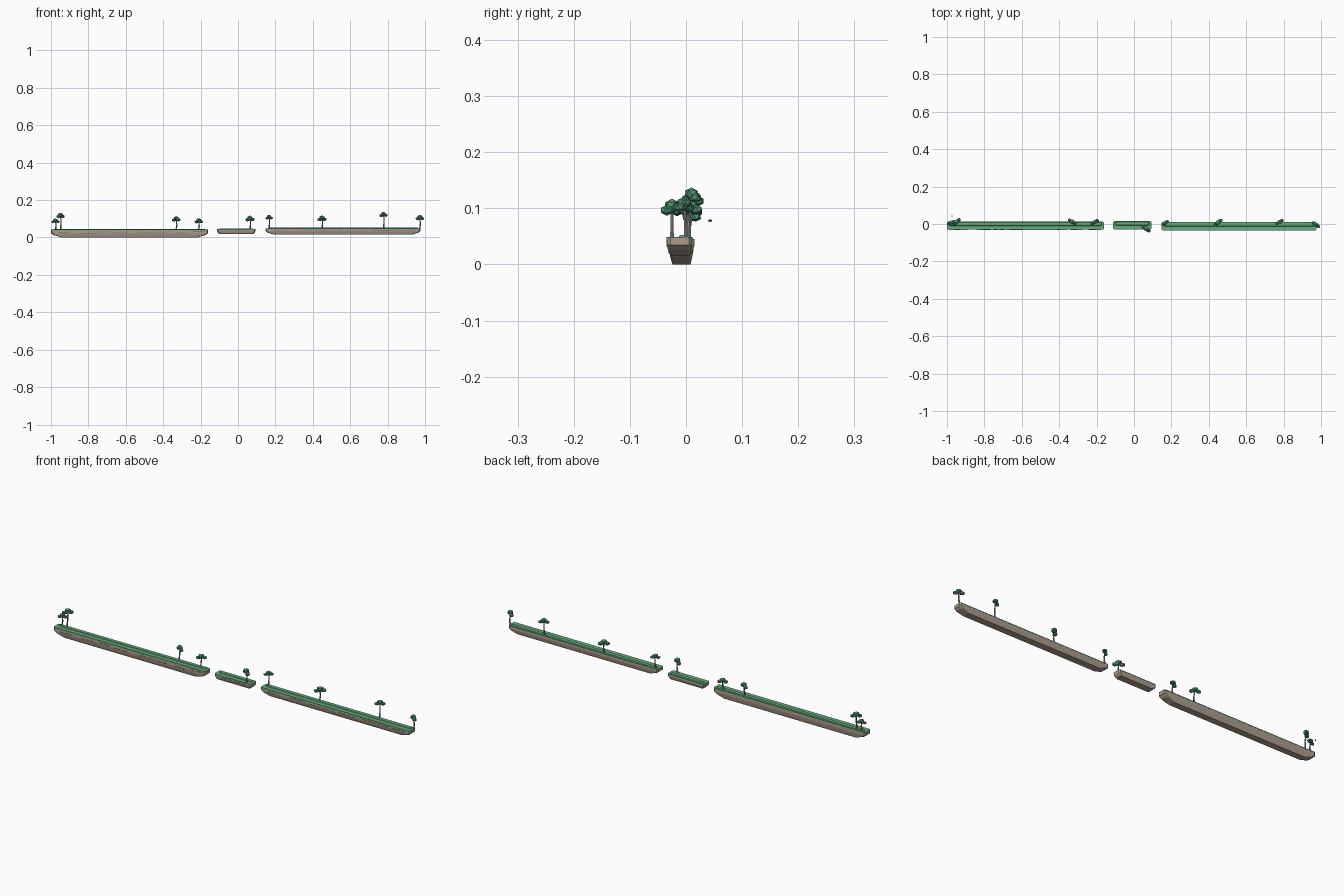
import bpy, bmesh, random
from math import radians, cos, sin
from mathutils import Matrix, Vector

if "Cube" in bpy.data.objects:
    bpy.data.objects.remove(bpy.data.objects["Cube"])

random.seed(4)

def material(name, col):
    m = bpy.data.materials.new(name)
    m.diffuse_color = (*col, 1)
    m.use_nodes = True
    m.node_tree.nodes["Principled BSDF"].inputs["Base Color"].default_value = m.diffuse_color
    return m

ROCK = material("rock", (0.42, 0.34, 0.27))
DARK = material("dark_rock", (0.27, 0.22, 0.18))
GRASS = material("grass", (0.13, 0.42, 0.2))
LEAF = material("leaf", (0.08, 0.3, 0.17))
BARK = material("bark", (0.3, 0.27, 0.3))

def finish(name, bm, mat):
    bmesh.ops.recalc_face_normals(bm, faces=bm.faces)
    me = bpy.data.meshes.new(name)
    bm.to_mesh(me)
    bm.free()
    me.materials.append(mat)
    ob = bpy.data.objects.new(name, me)
    bpy.context.collection.objects.link(ob)

def loft(bm, rings):
    rows = [[bm.verts.new(p) for p in r] for r in rings]
    n = len(rows[0])
    for a, b in zip(rows, rows[1:]):
        for i in range(n):
            bm.faces.new((a[i], a[(i + 1) % n], b[(i + 1) % n], b[i]))
    bm.faces.new(rows[0])
    bm.faces.new(rows[-1])

def rect(x0, x1, y0, y1, z, c=0.006):
    # rectangle with clipped corners
    return [(x0 + c, y0, z), (x1 - c, y0, z), (x1, y0 + c, z), (x1, y1 - c, z),
            (x1 - c, y1, z), (x0 + c, y1, z), (x0, y1 - c, z), (x0, y0 + c, z)]

def box(bm, x0, x1, y0, y1, z0, z1):
    m = Matrix.Translation(((x0 + x1) / 2, (y0 + y1) / 2, (z0 + z1) / 2)) @ \
        Matrix.Diagonal((x1 - x0, y1 - y0, z1 - z0, 1))
    bmesh.ops.create_cube(bm, size=1, matrix=m)

def platform(name, x0, x1, y0, y1, zb, zt, end):
    # rock body with undercut ends
    h = zt - zb
    bm = bmesh.new()
    loft(bm, [rect(x0 + end, x1 - end, y0 + 0.006, y1 - 0.005, zb, 0.003),
              rect(x0 + end * 0.25, x1 - end * 0.25, y0 + 0.002, y1 - 0.002, zb + h * 0.3),
              rect(x0, x1, y0, y1, zb + h * 0.55),
              rect(x0, x1, y0, y1, zt - 0.003)])
    finish(name + "_rock", bm, ROCK)
    # grass cover with a raised back strip
    bm = bmesh.new()
    mid = y0 + (y1 - y0) * 0.45
    loft(bm, [rect(x0, x1, y0 - 0.0005, y1 + 0.0005, zt - 0.005),
              rect(x0, x1, y0 - 0.0005, y1 + 0.0005, zt - 0.001)])
    loft(bm, [rect(x0 + 0.01, x1 - 0.01, mid, y1 - 0.002, zt - 0.002),
              rect(x0 + 0.015, x1 - 0.015, mid + 0.003, y1 - 0.004, zt + 0.002)])
    # hanging grass tufts along the front edge
    x = x0 + 0.01
    while x < x1 - 0.03:
        w = random.uniform(0.012, 0.03)
        if random.random() < 0.5:
            box(bm, x, x + w, y0 - 0.001, y0 + 0.002, zt - random.uniform(0.006, 0.009), zt - 0.002)
        x += w
    finish(name + "_grass", bm, GRASS)
    # rock ledges on the front face
    bm = bmesh.new()
    x = x0 + 0.04
    while x < x1 - 0.05:
        w = min(random.uniform(0.04, 0.16), x1 - 0.02 - x)
        z = zb + h * random.uniform(0.45, 0.65)
        box(bm, x, x + w, y0 - 0.001, y0 + 0.004, z, z + h * 0.13)
        x += w + random.uniform(0.01, 0.06)
    finish(name + "_ledges", bm, DARK)

platform("left_platform", -1.0, -0.16, -0.03, 0.013, 0.0, 0.043, 0.055)
platform("middle_platform", -0.112, 0.093, -0.029, 0.015, 0.019, 0.046, 0.012)
platform("right_platform", 0.148, 0.975, -0.034, 0.011, 0.015, 0.05, 0.045)

def tree(i, x, y, yt, ground, zc, size, angle):
    # tapered trunk, slightly bent
    bm = bmesh.new()
    rings = []
    for t, r in ((0, 0.0042), (0.5, 0.003), (1, 0.0025)):
        cx, cy = x + 0.003 * sin(t * 3), yt + (y - yt) * t * t
        rings.append([(cx + r * cos(k * radians(60)), cy + r * sin(k * radians(60)),
                       ground - 0.003 + t * (zc - ground + 0.003)) for k in range(6)])
    loft(bm, rings)
    finish(f"trunk_{i}", bm, BARK)
    # faceted crown of flattened clumps strung along one diagonal
    bm = bmesh.new()
    a = radians(angle)
    for u, w, r in ((-0.55, -0.15, 0.5), (0.0, 0.25, 0.62), (0.55, -0.1, 0.52), (0.2, 0.0, 0.5)):
        c = Vector((x + u * size * cos(a), y + u * size * sin(a), zc + w * size * 0.9))
        m = Matrix.Translation(c) @ Matrix.Rotation(a, 4, 'Z') @ Matrix.Diagonal((r * size, r * size * 0.8, r * size * 0.68, 1)) @ \
            Matrix.Rotation(random.uniform(0, 3), 4, 'Z')
        bmesh.ops.create_icosphere(bm, subdivisions=1, radius=1, matrix=m)
    finish(f"crown_{i}", bm, LEAF)

# x, crown y, trunk y, ground z, crown z, crown half length, crown angle
TREES = [(-0.976, 0.008, 0.005, 0.043, 0.087, 0.023, 20),
         (-0.949, 0.011, 0.005, 0.043, 0.115, 0.027, 40),
         (-0.33, 0.012, 0.005, 0.043, 0.097, 0.026, -30),
         (-0.21, 0.010, 0.004, 0.043, 0.087, 0.025, 30),
         (0.064, -0.025, -0.025, 0.046, 0.099, 0.028, -35),
         (0.166, 0.005, 0.003, 0.050, 0.106, 0.023, 35),
         (0.449, 0.007, 0.004, 0.050, 0.100, 0.028, 40),
         (0.778, 0.010, 0.005, 0.050, 0.121, 0.025, 30),
         (0.972, -0.003, 0.000, 0.050, 0.104, 0.026, -35)]
for i, t in enumerate(TREES):
    tree(i + 1, *t)

# loose leaf drifting behind the left trees
bm = bmesh.new()
bmesh.ops.create_icosphere(bm, subdivisions=1, radius=0.004,
                           matrix=Matrix.Translation((-0.973, 0.043, 0.078)) @ Matrix.Diagonal((1, 1, 0.6, 1)))
finish("loose_leaf", bm, LEAF)
